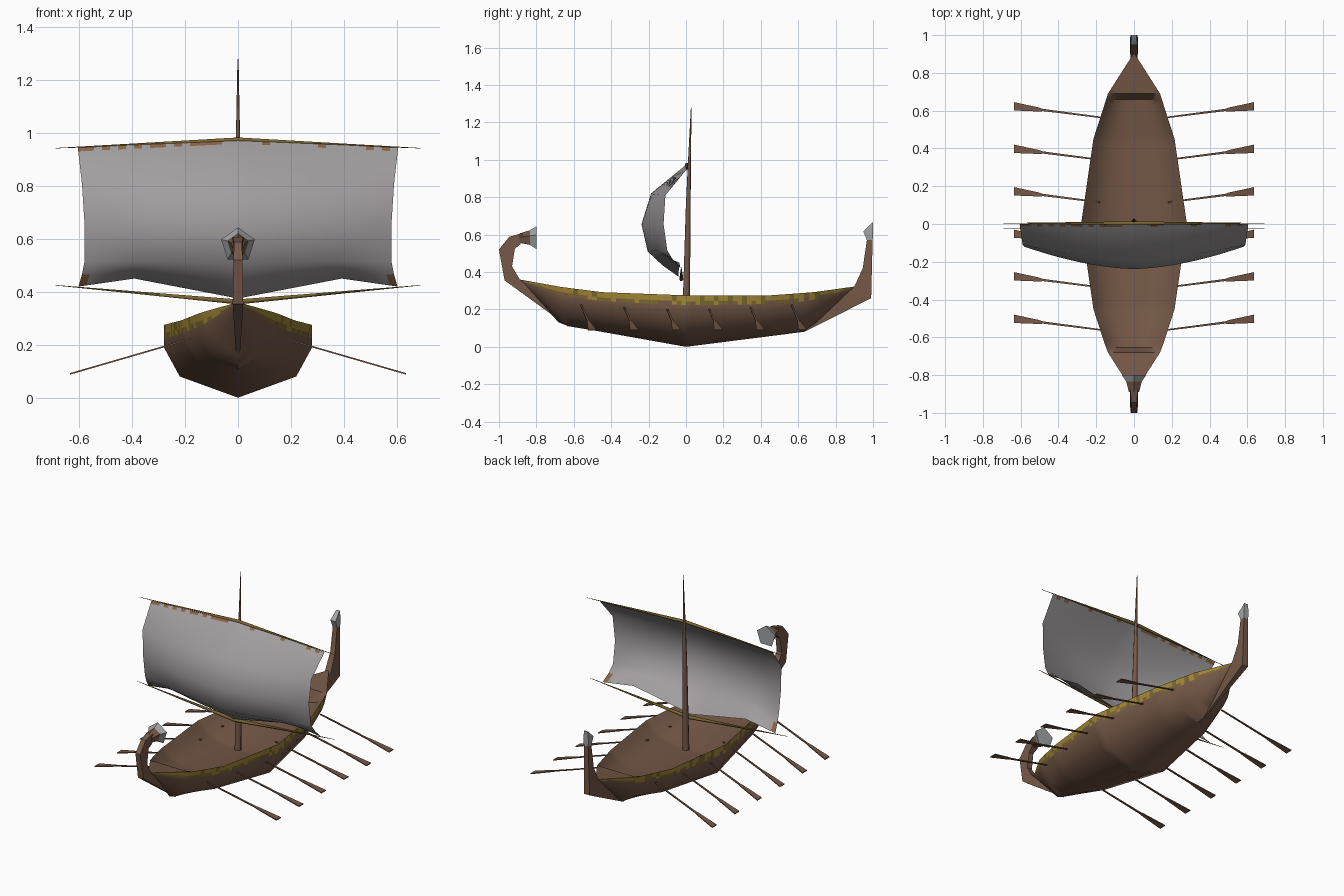
import bpy, bmesh, math, random

random.seed(4)
cube = bpy.data.objects.get("Cube")
if cube:
    bpy.data.objects.remove(cube, do_unlink=True)


def material(name, rgb):
    m = bpy.data.materials.new(name)
    m.use_nodes = True
    m.diffuse_color = (*rgb, 1)
    bsdf = m.node_tree.nodes["Principled BSDF"]
    bsdf.inputs["Base Color"].default_value = (*rgb, 1)
    bsdf.inputs["Roughness"].default_value = 0.9
    return m


WOOD = material("brown wood", (0.18, 0.10, 0.064))
GOLD = material("gold paint", (0.36, 0.24, 0.035))
BRONZE = material("worn gold", (0.20, 0.135, 0.03))
CLOTH = material("grey sailcloth", (0.36, 0.34, 0.35))
METAL = material("pale grey", (0.36, 0.37, 0.38))
TAN = material("tan trim", (0.25, 0.13, 0.06))


def loft(name, rows, mats, closed=True, rule=None, angle=30):
    """Skin a list of point rows; closed rows become capped tubes."""
    bm = bmesh.new()
    grid = [[bm.verts.new(p) for p in row] for row in rows]
    n = len(rows[0])
    for r in range(len(rows) - 1):
        for c in range(n if closed else n - 1):
            d = (c + 1) % n
            f = bm.faces.new((grid[r][c], grid[r][d], grid[r + 1][d], grid[r + 1][c]))
            if rule:
                f.material_index = rule(r, c)
    if closed:
        bm.faces.new(grid[0])
        bm.faces.new(grid[-1])
        bmesh.ops.recalc_face_normals(bm, faces=bm.faces)
    else:
        bmesh.ops.remove_doubles(bm, verts=bm.verts, dist=0.0001)
    mesh = bpy.data.meshes.new(name)
    bm.to_mesh(mesh)
    bm.free()
    for m in mats:
        mesh.materials.append(m)
    ob = bpy.data.objects.new(name, mesh)
    bpy.context.collection.objects.link(ob)
    bpy.ops.object.select_all(action='DESELECT')
    ob.select_set(True)
    bpy.context.view_layer.objects.active = ob
    bpy.ops.object.shade_smooth_by_angle(angle=math.radians(angle))
    return ob


def lerp(a, b, t):
    return tuple(p + (q - p) * t for p, q in zip(a, b))


# Hull stations: y, keel z, bilge x z, side x z, gunwale x z
STATIONS = [
    (-0.89, 0.352, 0.002, 0.354, 0.003, 0.356, 0.004, 0.36),
    (-0.68, 0.13, 0.075, 0.18, 0.125, 0.25, 0.138, 0.322),
    (-0.63, 0.11, 0.095, 0.16, 0.145, 0.24, 0.157, 0.315),
    (-0.45, 0.08, 0.15, 0.13, 0.205, 0.215, 0.215, 0.292),
    (0, 0, 0.22, 0.08, 0.28, 0.19, 0.28, 0.275),
    (0.45, 0.057, 0.15, 0.11, 0.205, 0.2, 0.215, 0.275),
    (0.63, 0.08, 0.095, 0.14, 0.145, 0.215, 0.157, 0.288),
    (0.69, 0.12, 0.075, 0.16, 0.122, 0.23, 0.138, 0.293),
    (0.9, 0.31, 0.002, 0.312, 0.003, 0.315, 0.004, 0.322),
]
sections = []
for a, b in zip(STATIONS, STATIONS[1:]):
    steps = max(2, round((b[0] - a[0]) / 0.025))
    sections += [lerp(a, b, i / steps) for i in range(steps)]
sections.append(STATIONS[-1])


def hull_row(s):
    y, zk, xb, zb, xs, zs, w, zg = s
    low, mid = lerp((xs, zs), (w, zg), 0.38), lerp((xs, zs), (w, zg), 0.62)
    half = [(w, zg), mid, low, (xs, zs), (xb, zb)]
    return ([(x, y, z) for x, z in half] + [(0, y, zk)]
            + [(-x, y, z) for x, z in reversed(half)])


def hull_paint(r, c):
    if c in (0, 9):
        return random.choice((1, 1, 1, 2))
    if c in (1, 8):
        return random.choice((0, 1, 2, 2))
    return 0


loft("hull", [hull_row(s) for s in sections], [WOOD, GOLD, BRONZE], False, hull_paint, 50)

# Sunken main deck with raised end decks
US = [i / 8 - 1 for i in range(17)]


def deck_row(s):
    y, w, zg = s[0], s[6], s[7]
    sink = 0.108 - 0.06 * abs(y) if abs(y) < 0.66 else 0
    return [(w * u, y, zg - sink * (1 - abs(u) ** 3)) for u in US]


loft("deck", [deck_row(s) for s in sections], [WOOD], False, angle=40)


# Stem and stern posts: outer y z, inner y z, half width
def post(name, stops, mat):
    loft(name, [[(-h, a, b), (h, a, b), (h, c, d), (-h, c, d)] for a, b, c, d, h in stops], [mat])


post("stem_post", [
    (-0.63, 0.108, -0.63, 0.116, 0.004),
    (-0.97, 0.355, -0.89, 0.362, 0.02),
    (-1.0, 0.52, -0.93, 0.43, 0.017),
    (-0.945, 0.588, -0.915, 0.525, 0.015),
    (-0.875, 0.608, -0.885, 0.548, 0.02),
], WOOD)
post("stern_post", [
    (0.63, 0.078, 0.63, 0.086, 0.004),
    (0.99, 0.26, 0.9, 0.322, 0.02),
    (0.994, 0.42, 0.945, 0.42, 0.017),
    (0.998, 0.57, 0.967, 0.57, 0.015),
], WOOD)
post("stern_tip", [
    (0.998, 0.57, 0.967, 0.57, 0.015),
    (1.0, 0.612, 0.948, 0.617, 0.018),
    (1.0, 0.665, 0.994, 0.663, 0.012),
], METAL)


# Five-sided figurehead
def pentagon(y, r, z):
    angles = [math.radians(90 + 72 * i) for i in range(5)]
    return [(r * math.cos(a), y, z + r * math.sin(a)) for a in angles]


loft("figurehead_neck", [pentagon(-0.89, 0.028, 0.578), pentagon(-0.835, 0.043, 0.58)], [WOOD])
loft("figurehead", [pentagon(-0.835, 0.043, 0.58), pentagon(-0.8, 0.067, 0.577)], [METAL])


# Mast
def ring(x, y, z, r):
    return [(x + r * math.cos(i * math.pi / 4), y + r * math.sin(i * math.pi / 4), z) for i in range(8)]


loft("mast", [ring(0, 0, 0.15, 0.02), ring(0, 0.012, 0.75, 0.013),
              ring(0, 0.018, 0.98, 0.008), ring(0, 0.028, 1.28, 0.002)], [WOOD], angle=50)


# Spars, tapering from the middle to both ends
def diamond(x, y, z, r):
    return [(x, y + r * math.cos(i * math.pi / 3), z + r * math.sin(i * math.pi / 3)) for i in range(6)]


def yard(name, y, z_mid, z_end, r):
    loft(name, [diamond(-0.69, y, z_end, 0.001), diamond(0, y, z_mid, r),
                diamond(0.69, y, z_end, 0.001)], [BRONZE], angle=65)


yard("upper_yard", 0.004, 0.975, 0.943, 0.01)
yard("lower_yard", -0.025, 0.362, 0.425, 0.011)

# Billowing sail, bottom to top: centre y z, edge x y z, bump of the foot
SAIL = [
    (-0.04, 0.375, 0.603, -0.03, 0.42, 0.046),
    (-0.125, 0.435, 0.59, -0.07, 0.465, 0.02),
    (-0.205, 0.51, 0.58, -0.1, 0.515, 0),
    (-0.238, 0.655, 0.58, -0.12, 0.655, 0),
    (-0.187, 0.82, 0.59, -0.11, 0.81, 0),
    (-0.016, 0.96, 0.604, -0.011, 0.931, 0),
    (0, 0.975, 0.605, 0, 0.945, 0),
]


def sail_row(yc, zc, xe, ye, ze, bump):
    row = []
    for i in range(-20, 21):
        u = abs(i) / 20
        peak = u / 0.65 if u < 0.65 else (1 - u) / 0.35
        row.append((xe * i / 20, yc + (ye - yc) * u ** 1.7, zc + (ze - zc) * u + bump * peak))
    return row


def sail_paint(r, c):
    corner = r == 0 and c in (0, 39)
    return 1 if corner or (r == 5 and random.random() < 0.45) else 0


loft("sail", [sail_row(*s) for s in SAIL], [CLOTH, TAN], False, sail_paint, 60)

# Six oars a side: position along the oar, half width
OAR = [(0, 0.004), (0.66, 0.006), (0.72, 0.011), (1, 0.022)]
for side, label in ((1, "left"), (-1, "right")):
    for k in range(6):
        y0 = -0.56 + 0.225 * k
        rows = []
        for t, h in OAR:
            x, y, z = lerp((0.18, y0, 0.222), (0.635, y0 + 0.058, 0.09), t)
            rows.append([(side * x, y + a * h, z + b * 0.003)
                         for a, b in ((-1, -1), (1, -1), (1, 1), (-1, 1))])
        loft(f"{label}_oar_{k + 1}", rows, [WOOD])
